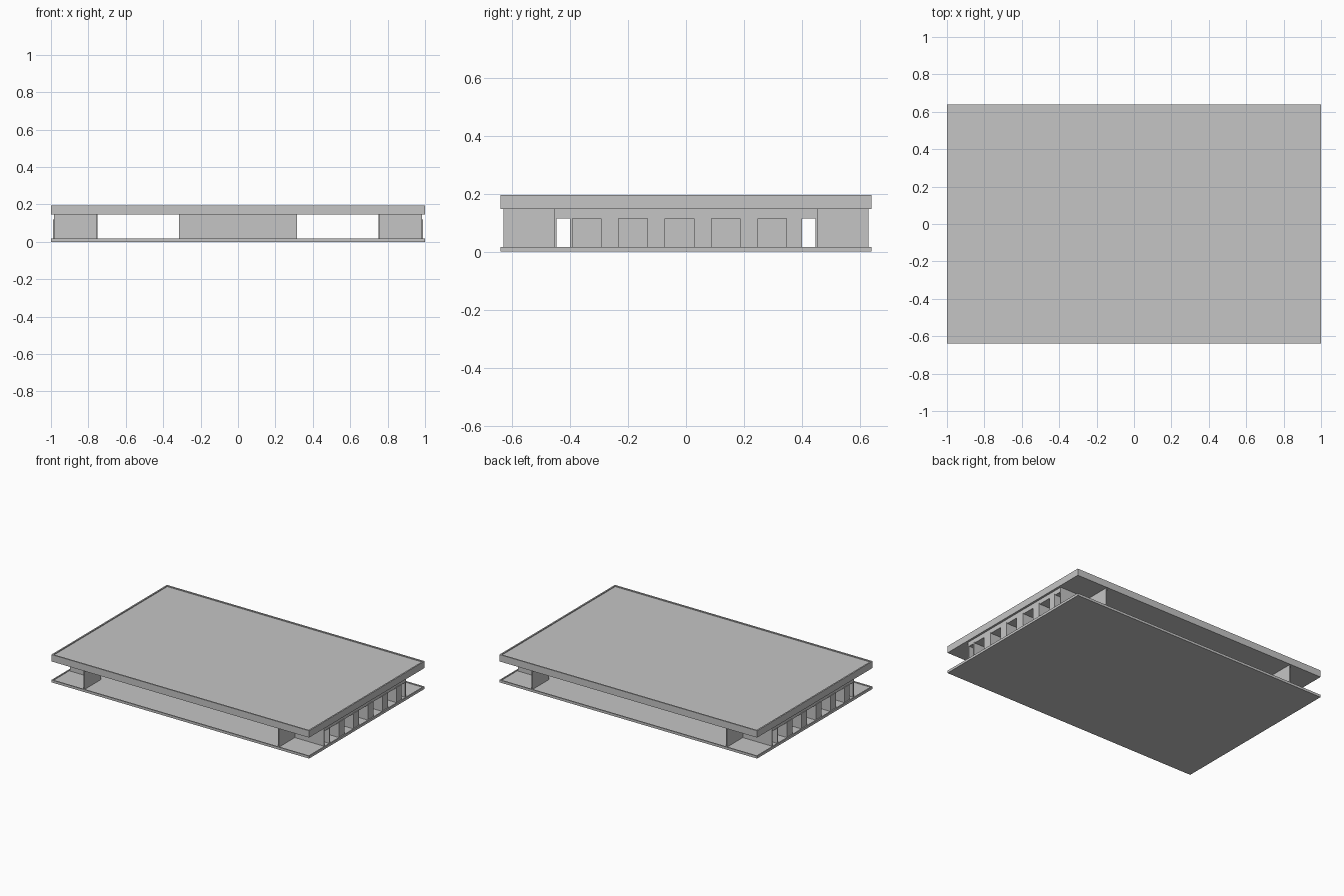
import bpy, bmesh
from mathutils import Vector

cube = bpy.data.objects.get("Cube")
if cube:
    bpy.data.objects.remove(cube, do_unlink=True)

grey = bpy.data.materials.new("light_grey_plastic")
grey.use_nodes = True
GREY = (0.56, 0.56, 0.56, 1)
grey.diffuse_color = GREY
grey.node_tree.nodes["Principled BSDF"].inputs["Base Color"].default_value = GREY

HALF_X, HALF_Y = 1.0, 0.64
FLOOR, CEILING = 0.01, 0.155
INNER, OUTER = 0.755, 0.985
WALL = 0.008


def finish(name, bm):
    bmesh.ops.recalc_face_normals(bm, faces=bm.faces)
    mesh = bpy.data.meshes.new(name)
    bm.to_mesh(mesh)
    bm.free()
    mesh.materials.append(grey)
    ob = bpy.data.objects.new(name, mesh)
    bpy.context.collection.objects.link(ob)
    return ob


def add_box(bm, low, high):
    low, high = Vector(low), Vector(high)
    verts = bmesh.ops.create_cube(bm, size=1)["verts"]
    bmesh.ops.scale(bm, vec=high - low, verts=verts)
    bmesh.ops.translate(bm, vec=(low + high) / 2, verts=verts)


def deck(name, bottom, top, lip, depth):
    """Slab with a thin raised lip around a sunken panel."""
    bm = bmesh.new()
    add_box(bm, (-HALF_X, -HALF_Y, bottom), (HALF_X, HALF_Y, top))
    bm.faces.ensure_lookup_table()
    bm.normal_update()
    panel = [f for f in bm.faces if f.normal.z > 0.9]
    bmesh.ops.inset_region(bm, faces=panel, thickness=lip)
    rim = bmesh.ops.extrude_face_region(bm, geom=panel)
    bmesh.ops.delete(bm, geom=panel, context="FACES_ONLY")
    verts = [g for g in rim["geom"] if isinstance(g, bmesh.types.BMVert)]
    bmesh.ops.translate(bm, vec=(0, 0, -depth), verts=verts)
    return finish(name, bm)


def wall(bm, points, bottom, top):
    """Thin upright wall following axis-aligned points."""
    h = WALL / 2
    for (ax, ay), (bx, by) in zip(points, points[1:]):
        add_box(bm, (min(ax, bx) - h, min(ay, by) - h, bottom),
                (max(ax, bx) + h, max(ay, by) + h, top))


# Decks
deck("top_deck", 0.147, 0.195, 0.014, 0.006)
deck("bottom_deck", 0.0, 0.017, 0.012, 0.005)

# Corner legs: recessed corners made of two walls
for side, sx in (("left", 1), ("right", -1)):
    for end, sy in (("front", -1), ("back", 1)):
        bm = bmesh.new()
        wall(bm, [(sx * INNER, sy * 0.626), (sx * INNER, sy * 0.45),
                  (sx * (OUTER - WALL / 2), sy * 0.45)], FLOOR, CEILING)
        finish(f"corner_leg_{end}_{side}", bm)

# Centre support
bm = bmesh.new()
wall(bm, [(-0.311, -0.3), (0.311, -0.3), (0.311, 0.3), (-0.311, 0.3), (-0.311, -0.3)],
     FLOOR, CEILING)
finish("centre_support", bm)

# Ribbed end walls with the rail above them
for side, sx in (("left", 1), ("right", -1)):
    path = []
    for i in range(5):
        y = -0.396 + i * 0.16
        path += [(OUTER, y), (INNER, y), (INNER, y + 0.107), (OUTER, y + 0.107)]
    path += [(OUTER, 0.396), (INNER, 0.396)]
    bm = bmesh.new()
    wall(bm, [(sx * x, sx * y) for x, y in path], FLOOR, 0.12)
    finish(f"ribbed_wall_{side}", bm)

    bm = bmesh.new()
    xs = sorted((sx * INNER, sx * OUTER))
    add_box(bm, (xs[0], -0.45, 0.115), (xs[1], 0.45, CEILING))
    finish(f"end_rail_{side}", bm)
